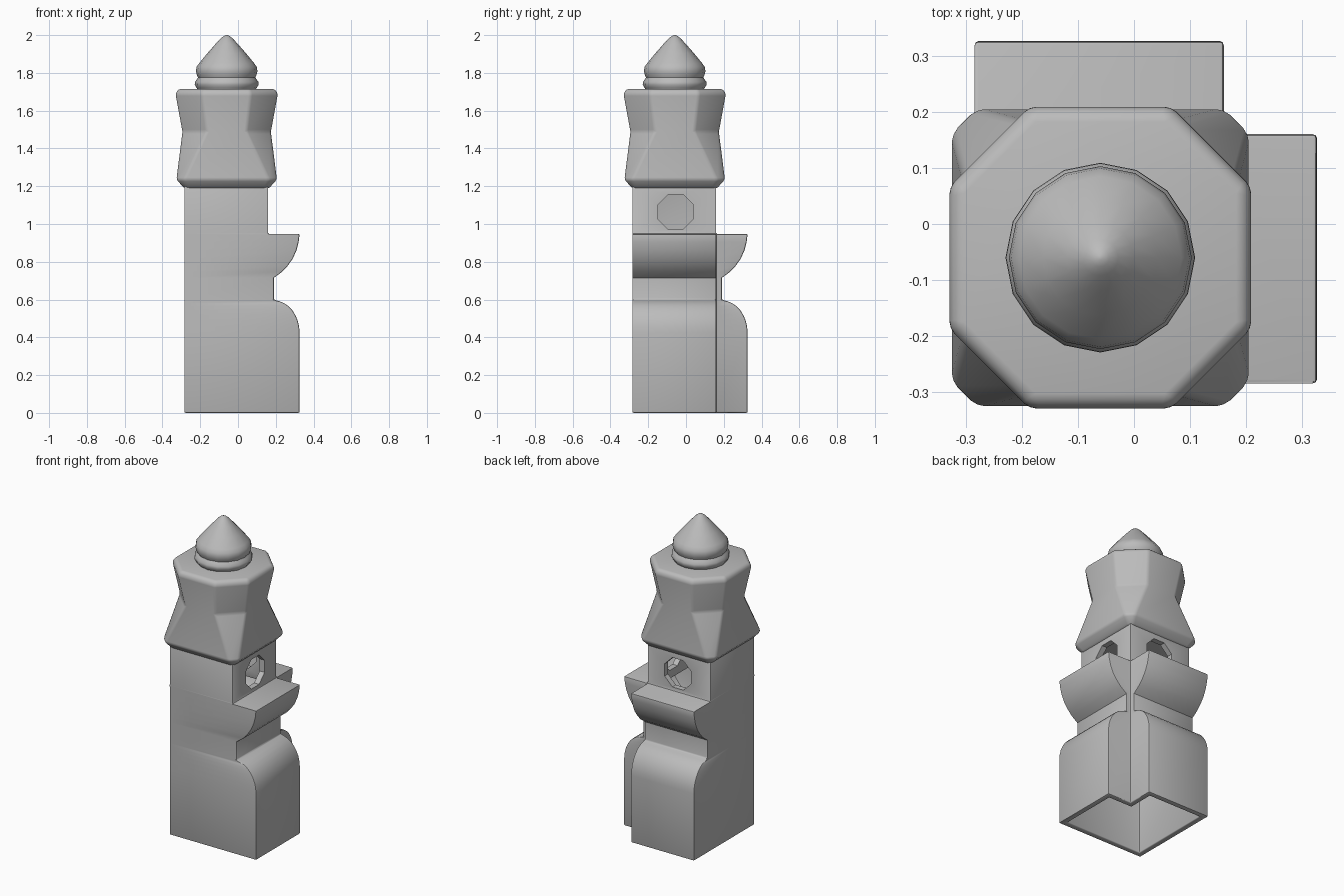
import bpy, bmesh
from math import cos, sin, pi, radians

if "Cube" in bpy.data.objects:
    bpy.data.objects.remove(bpy.data.objects["Cube"])

C = -0.06       # tower axis in x and y
BACK = -0.284   # plain walls
CORE = 0.16     # face of the core behind the buttresses
WALL = 0.035

stone = bpy.data.materials.new("grey stone")
stone.use_nodes = True
stone.diffuse_color = (0.5, 0.5, 0.5, 1)
stone.node_tree.nodes["Principled BSDF"].inputs["Base Color"].default_value = (0.5, 0.5, 0.5, 1)


def loft(name, rings):
    """Skin a list of equal-length rings and cap both ends."""
    bm = bmesh.new()
    loops = [[bm.verts.new(p) for p in ring] for ring in rings]
    n = len(loops[0])
    for a, b in zip(loops, loops[1:]):
        for i in range(n):
            j = (i + 1) % n
            bm.faces.new((a[i], a[j], b[j], b[i]))
    bm.faces.new(loops[0])
    bm.faces.new(loops[-1])
    bmesh.ops.remove_doubles(bm, verts=bm.verts, dist=0.0005)
    bmesh.ops.recalc_face_normals(bm, faces=bm.faces)
    mesh = bpy.data.meshes.new(name)
    bm.to_mesh(mesh)
    bm.free()
    mesh.materials.append(stone)
    obj = bpy.data.objects.new(name, mesh)
    bpy.context.collection.objects.link(obj)
    return obj


def select(obj):
    bpy.ops.object.select_all(action="DESELECT")
    obj.select_set(True)
    bpy.context.view_layer.objects.active = obj


def bevel(obj, width, angle):
    mod = obj.modifiers.new("soft edges", "BEVEL")
    mod.width = width
    mod.segments = 2
    mod.limit_method = "ANGLE"
    mod.angle_limit = radians(angle)
    select(obj)
    bpy.ops.object.modifier_apply(modifier=mod.name)


def smooth(obj, angle=35):
    select(obj)
    bpy.ops.object.shade_smooth_by_angle(angle=radians(angle))


def l_ring(reach, z, inset=0):
    """L-shaped footprint whose two wings stretch out to reach."""
    b, c, e = BACK + inset, CORE - inset, reach - inset
    return [(x, y, z) for x, y in ((b, b), (e, b), (e, c), (c, c), (c, e), (b, e))]


def octagon(half, face, z):
    """Chamfered square: half width and half length of its straight sides."""
    pts = ((half, -face), (half, face), (face, half), (-face, half),
           (-half, face), (-half, -face), (-face, -half), (face, -half))
    return [(C + x, C + y, z) for x, y in pts]


# Hollow body: scooped buttress profile, quarter curves above and below the neck
profile = [(0.326, 0)]
profile += [(0.19 + 0.136 * cos(t * pi / 16), 0.425 + 0.17 * sin(t * pi / 16)) for t in range(8)]
profile += [(0.19, 0.6), (0.19, 0.715)]
profile += [(0.235, 0.748), (0.265, 0.781), (0.291, 0.818), (0.31, 0.862), (0.321, 0.905)]
inner = profile + [(0.326, 0.95 - WALL), (CORE, 0.95 - WALL), (CORE, 1.19)]
outer = profile + [(0.326, 0.947), (CORE, 0.947), (CORE, 1.21)]
body = loft("tower_body", [l_ring(e, z, WALL) for e, z in reversed(inner)]
            + [l_ring(e, z) for e, z in outer])
bevel(body, 0.01, 70)

# Octagonal window openings on the two buttressed sides
for axis in "xy":
    rings = []
    for depth in (0.06, 0.25):
        ring = []
        for i in range(8):
            a = (i + 0.5) * pi / 4
            u, z = -0.055 + 0.101 * cos(a), 1.064 + 0.101 * sin(a)
            ring.append((depth, u, z) if axis == "x" else (u, depth, z))
        rings.append(ring)
    cutter = loft("window_cutter_" + axis, rings)
    cutter.hide_render = True
    mod = body.modifiers.new("window", "BOOLEAN")
    mod.operation = "DIFFERENCE"
    mod.solver = "EXACT"
    mod.object = cutter
    select(body)
    bpy.ops.object.modifier_apply(modifier=mod.name)
    bpy.data.objects.remove(cutter)
smooth(body)

# Flared roof: square eaves, octagonal waist and crown
roof = loft("flared_roof", [octagon(*r) for r in (
    (0.222, 0.205, 1.187), (0.266, 0.225, 1.235),
    (0.234, 0.105, 1.488), (0.271, 0.128, 1.69), (0.254, 0.12, 1.715))])
bevel(roof, 0.012, 22)
smooth(roof, 30)

# Onion finial with a collar, turned on sixteen sides
turned = ((0.15, 1.705), (0.16, 1.722), (0.169, 1.737), (0.168, 1.752), (0.158, 1.766),
          (0.152, 1.776), (0.158, 1.79), (0.163, 1.81), (0.159, 1.832), (0.145, 1.852),
          (0.103, 1.903), (0.06, 1.952), (0.032, 1.982), (0.016, 1.995), (0.004, 2.0))
finial = loft("onion_finial", [[(C + r * cos(i * pi / 8), C + r * sin(i * pi / 8), z)
                                for i in range(16)] for r, z in turned])
smooth(finial, 50)
